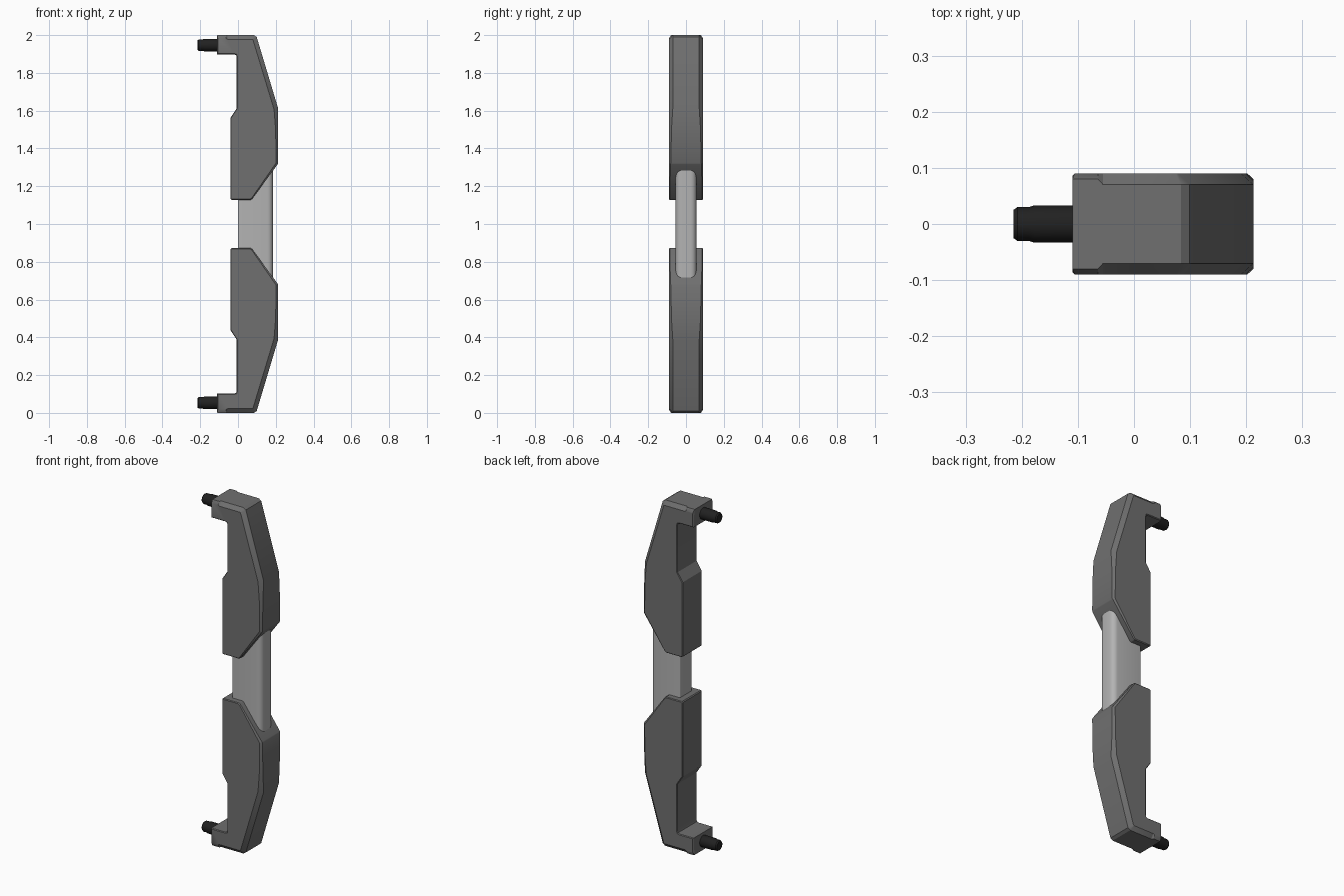
import bpy, bmesh, math

if "Cube" in bpy.data.objects:
    bpy.data.objects.remove(bpy.data.objects["Cube"])

def material(name, v):
    m = bpy.data.materials.new(name)
    m.diffuse_color = (v, v, v, 1)
    m.use_nodes = True
    m.node_tree.nodes["Principled BSDF"].inputs["Base Color"].default_value = m.diffuse_color
    return m

def finish(name, bm, mat, mirror=True):
    # all parts live around mid height, so one Z mirror gives the lower copy
    bmesh.ops.recalc_face_normals(bm, faces=bm.faces[:])
    me = bpy.data.meshes.new(name)
    bm.to_mesh(me)
    bm.free()
    ob = bpy.data.objects.new(name, me)
    bpy.context.collection.objects.link(ob)
    ob.location.z = 1
    me.materials.append(mat)
    if mirror:
        md = ob.modifiers.new("mirror", 'MIRROR')
        md.use_axis = (False, False, True)
    bpy.ops.object.select_all(action='DESELECT')
    ob.select_set(True)
    bpy.context.view_layer.objects.active = ob
    bpy.ops.object.shade_smooth_by_angle(angle=math.radians(30))
    return ob

def skin(bm, rings):
    loops = [[bm.verts.new(p) for p in r] for r in rings]
    n = len(loops[0])
    for a, b in zip(loops, loops[1:]):
        for i in range(n):
            j = (i + 1) % n
            bm.faces.new((a[i], a[j], b[j], b[i]))
    bm.faces.new(loops[0])
    bm.faces.new(loops[-1][::-1])

dark = material("dark_grey", 0.16)
light = material("light_grey", 0.45)
black = material("black", 0.015)

# Handle arm: outline (x, z above middle), inset (dx, dz) of side face, chamfer depth
W = 0.09
s = 0.004
arm = [
    (-0.110, 0.998, s, -0.018, 0.010),
    (-0.107, 1.000, s, -0.018, 0.010),
    (-0.064, 1.000, 0, -0.018, 0.010),
    (-0.055, 1.000, 0, -0.022, 0.020),
    (0.084, 1.000, -0.010, -0.022, 0.020),
    (0.099, 0.990, -0.020, -0.014, 0.020),
    (0.213, 0.610, -0.022, -0.004, 0.020),
    (0.213, 0.500, -0.014, 0, 0.013),
    (0.213, 0.322, -0.011, 0.003, 0.010),
    (0.210, 0.316, -0.010, 0.005, 0.008),
    (0.075, 0.133, -0.003, s, s),
    (0.067, 0.128, -0.002, s, s),
    (-0.035, 0.128, 0.003, s, s),
    (-0.040, 0.133, s, 0.003, s),
    (-0.040, 0.562, s, 0, s),
    (-0.007, 0.612, s, 0, s),
    (-0.007, 0.885, s, 0, s),
    (-0.010, 0.894, s, s, s),
    (-0.019, 0.898, 0, s, s),
    (-0.110, 0.898, s, s, s),
]
bm = bmesh.new()
skin(bm, [
    [(x + dx, -W, z + dz) for x, z, dx, dz, c in arm],
    [(x, c - W, z) for x, z, dx, dz, c in arm],
    [(x, W - c, z) for x, z, dx, dz, c in arm],
    [(x + dx, W, z + dz) for x, z, dx, dz, c in arm],
])
finish("handle_arm", bm, dark)

# Central grip bar with rounded long edges
def rounded(z, x0=0.0, x1=0.186, h=0.055):
    pts = []
    for cx, cy, r, a0 in ((x1, h, 0.03, 0), (x0, h, 0.006, 90),
                          (x0, -h, 0.006, 180), (x1, -h, 0.03, 270)):
        sx = -1 if cx == x1 else 1
        sy = -1 if cy > 0 else 1
        for k in range(6):
            a = math.radians(a0 + 18 * k)
            pts.append((cx + sx * r + r * math.cos(a),
                        cy + sy * r + r * math.sin(a), z))
    return pts

bm = bmesh.new()
skin(bm, [rounded(-0.40), rounded(0.40)])
finish("grip_bar", bm, light, mirror=False)

# Mounting pegs, turned around the x axis
bm = bmesh.new()
skin(bm, [[(x, r * math.cos(a), 0.947 + r * math.sin(a))
           for a in (math.tau * k / 20 for k in range(20))]
          for x, r in ((-0.09, 0.033), (-0.178, 0.033), (-0.188, 0.030),
                       (-0.208, 0.030), (-0.215, 0.025))])
finish("mounting_peg", bm, black)
